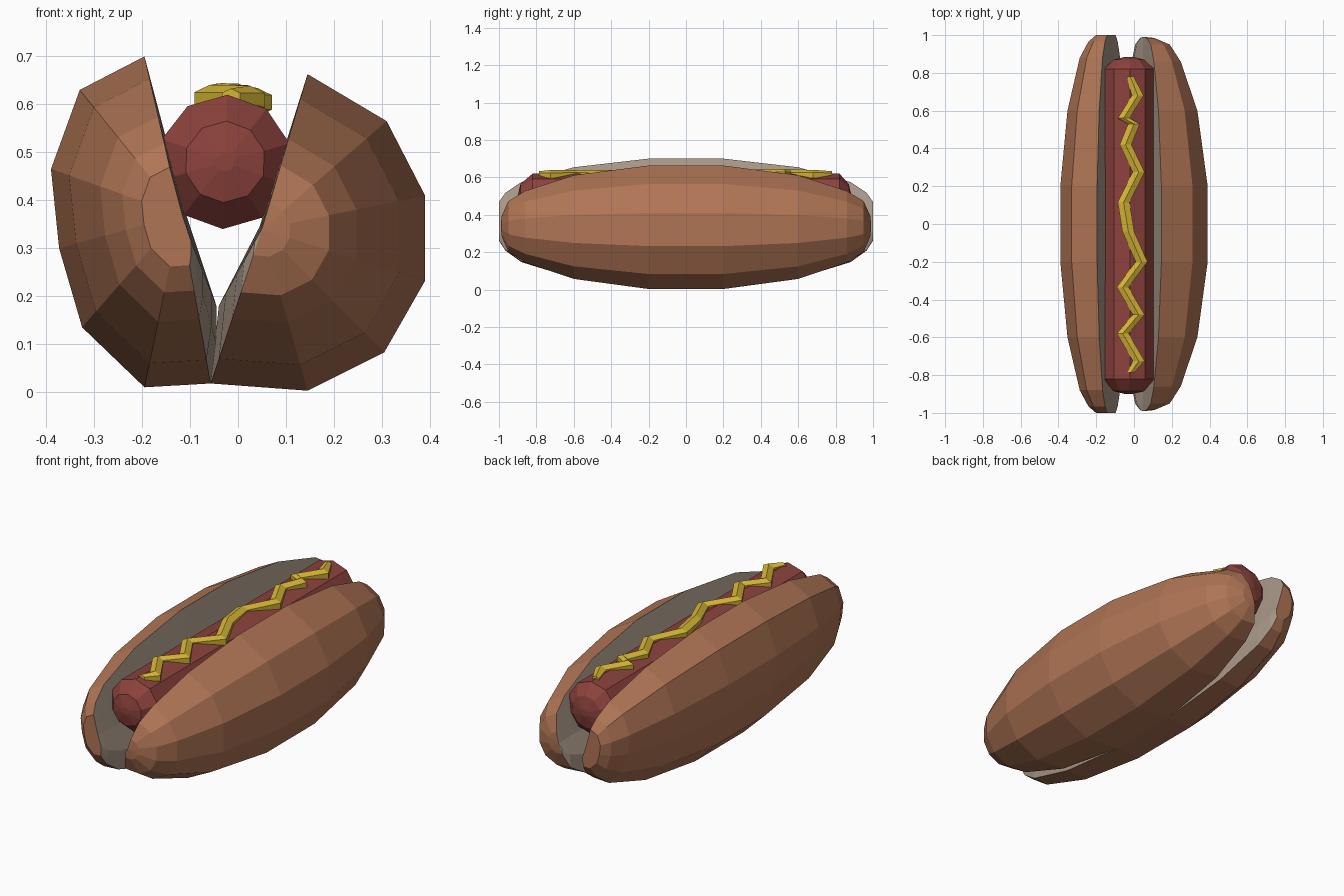
import bpy, bmesh, math

if "Cube" in bpy.data.objects:
    bpy.data.objects.remove(bpy.data.objects["Cube"])


def material(name, rgb):
    lin = [((c / 255 + 0.055) / 1.055) ** 2.4 for c in rgb]
    m = bpy.data.materials.new(name)
    m.diffuse_color = (*lin, 1)
    m.use_nodes = True
    m.node_tree.nodes["Principled BSDF"].inputs["Base Color"].default_value = m.diffuse_color
    return m


crust = material("crust_brown", (176, 117, 85))
crumb = material("crumb_beige", (170, 153, 137))
meat = material("sausage_red", (140, 66, 60))
mustard = material("mustard_yellow", (214, 182, 54))


def loft(name, rings, mats, inner_from=None):
    """Skin equal-length rings, cap the ends; sides from inner_from on use slot 1."""
    bm = bmesh.new()
    vs = [[bm.verts.new(p) for p in r] for r in rings]
    n = len(vs[0])
    for a, b in zip(vs, vs[1:]):
        for i in range(n):
            j = (i + 1) % n
            f = bm.faces.new((a[i], a[j], b[j], b[i]))
            if inner_from is not None and i >= inner_from:
                f.material_index = 1
    bm.faces.new(vs[0])
    bm.faces.new(vs[-1])
    bmesh.ops.recalc_face_normals(bm, faces=bm.faces)
    me = bpy.data.meshes.new(name)
    bm.to_mesh(me)
    bm.free()
    for m in mats:
        me.materials.append(m)
    ob = bpy.data.objects.new(name, me)
    bpy.context.collection.objects.link(ob)
    return ob


def bun_half(name, profile, pole, stations, inner_from):
    """Shrink the middle section towards the pole at both ends."""
    full = [(-y, s) for y, s in reversed(stations)] + stations
    rings = [[(pole[0] + (x - pole[0]) * s, y, pole[1] + (z - pole[1]) * s)
              for x, z in profile] for y, s in full]
    return loft(name, rings, [crust, crumb], inner_from)


# Bun halves, touching along the bottom
bun_half("left_bun_half",
         [(-.195, .70), (-.33, .63), (-.39, .465), (-.373, .30), (-.325, .135),
          (-.195, .01), (-.057, .018), (-.045, .10), (-.045, .18), (-.108, .37)],
         (-.12, .37),
         [(.2, 1), (.6, .86), (.88, .62), (.965, .45), (1.0, .3)], 6)
bun_half("right_bun_half",
         [(.145, .663), (.31, .565), (.39, .41), (.39, .232), (.305, .083),
          (.145, .003), (-.057, .018), (-.04, .18), (.045, .345)],
         (.05, .34),
         [(.2, 1), (.6, .84), (.86, .58), (.95, .41), (.985, .17), (.99, .02)], 6)

# Sausage
rings = []
for y, r in [(-.9, .02), (-.885, .085), (-.82, .14), (.82, .14), (.87, .085), (.885, .02)]:
    rings.append([(-.027 + r * math.cos(math.radians(88 + 36 * i)), y,
                   .48 + r * math.sin(math.radians(88 + 36 * i))) for i in range(10)])
loft("sausage", rings, [meat])

# Mustard zigzag along the top of the sausage
path = [(-.015, -.785), (.025, -.725), (-.06, -.58), (.025, -.48), (-.06, -.335),
        (.04, -.2), (-.03, -.04), (-.055, .115), (.025, .275), (-.045, .42),
        (0, .53), (-.055, .56), (.02, .68), (-.02, .78)]
rings = []
for k, (x, y) in enumerate(path):
    s = .6 if k in (0, len(path) - 1) else 1
    z = .615 - 3 * (x + .02) ** 2
    rings.append([(x + .036 * s * math.cos(math.radians(30 + 60 * i)), y,
                   z + .03 * s * math.sin(math.radians(30 + 60 * i))) for i in range(6)])
loft("mustard_stripe", rings, [mustard])
